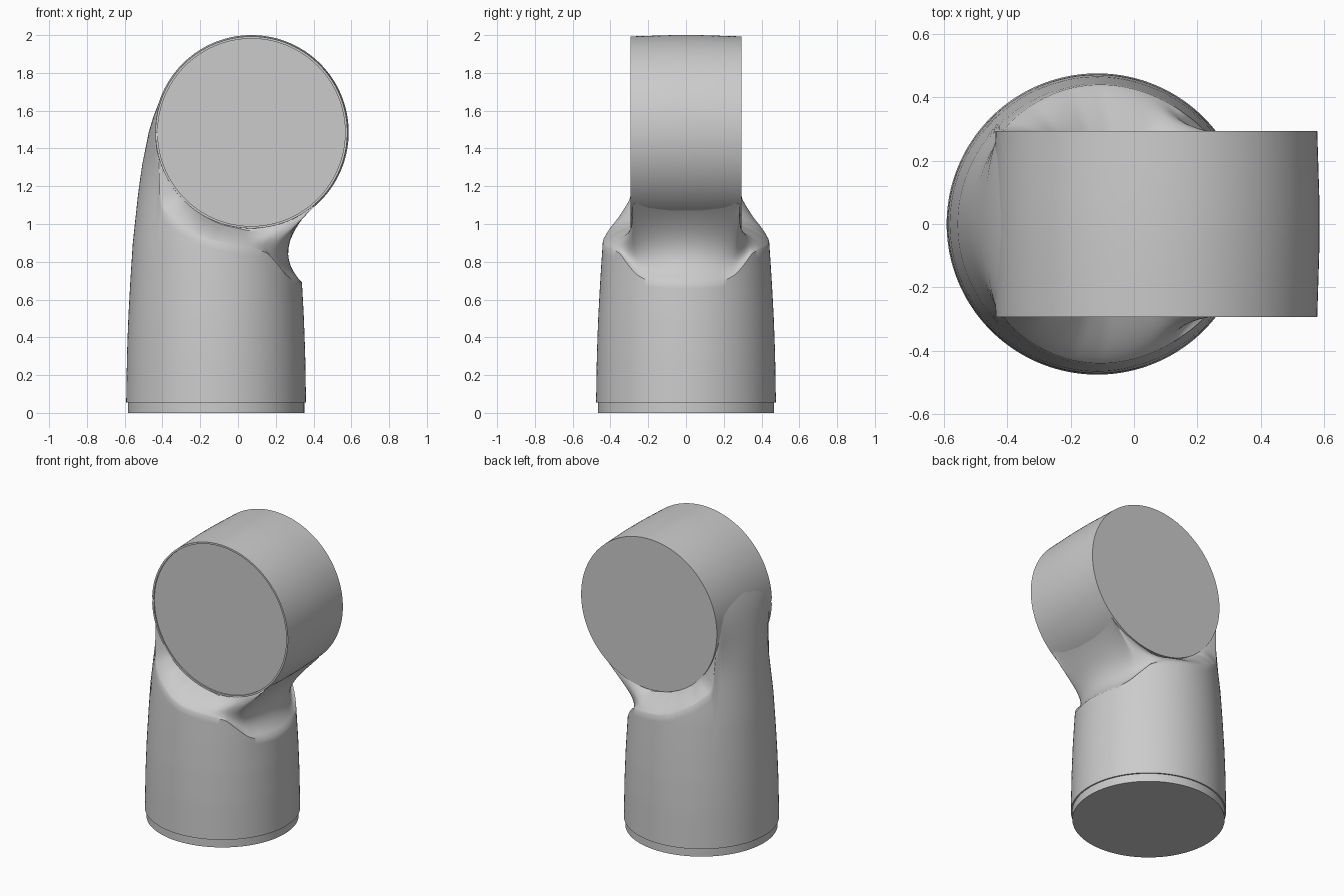
import bpy, bmesh, math
from mathutils import Vector

if "Cube" in bpy.data.objects:
    bpy.data.objects.remove(bpy.data.objects["Cube"], do_unlink=True)

grey = bpy.data.materials.new("plain grey")
grey.use_nodes = True
COLOUR = (0.6, 0.6, 0.6, 1)
grey.diffuse_color = COLOUR
grey.node_tree.nodes["Principled BSDF"].inputs["Base Color"].default_value = COLOUR

SEG = 160
BODY_X = -0.116
HEAD = Vector((0.071, 0, 1.485))
HALF = 0.294


def interp(table, v):
    """Linear lookup in a list of (key, value) pairs with rising keys."""
    if v <= table[0][0]:
        return table[0][1]
    for (a, fa), (b, fb) in zip(table, table[1:]):
        if v <= b:
            return fa + (fb - fa) * (v - a) / (b - a)
    return table[-1][1]


def smoothstep(a, b, v):
    t = min(max((v - a) / (b - a), 0), 1)
    return t * t * (3 - 2 * t)


def clamp(v, limit):
    return max(-limit, min(limit, v))


def skin(name, rails, angle=30):
    """Closed tube from a ring of rails, capped at both ends."""
    bm = bmesh.new()
    grid = [[bm.verts.new(p) for p in rail] for rail in rails]
    n = len(grid)
    for i in range(n):
        a, b = grid[i], grid[(i + 1) % n]
        for j in range(len(a) - 1):
            bm.faces.new((a[j], b[j], b[j + 1], a[j + 1]))
    bm.faces.new([r[0] for r in grid])
    bm.faces.new([r[-1] for r in grid])
    bmesh.ops.recalc_face_normals(bm, faces=bm.faces)
    mesh = bpy.data.meshes.new(name)
    bm.to_mesh(mesh)
    bm.free()
    mesh.materials.append(grey)
    obj = bpy.data.objects.new(name, mesh)
    bpy.context.collection.objects.link(obj)
    bpy.ops.object.select_all(action='DESELECT')
    obj.select_set(True)
    bpy.context.view_layer.objects.active = obj
    bpy.ops.object.shade_smooth_by_angle(angle=math.radians(angle))


angles = [2 * math.pi * i / SEG for i in range(SEG)]

# Base plug under the body
skin("base_plug", [[(BODY_X + r * math.cos(a), r * math.sin(a), z)
                    for r, z in ((0.467, 0), (0.467, 0.07))] for a in angles])

# Body: tapered wall, slanted shoulder edge, curved neck running into the head
WALL = [(0.055, 0.476), (0.3, 0.472), (0.5, 0.465), (0.7, 0.454), (0.9, 0.441),
        (1.15, 0.414), (1.3, 0.394), (1.5, 0.354), (1.6, 0.322), (1.7, 0.279),
        (1.74, 0.25)]
EDGE = [(-0.78, 1.74), (-0.74, 1.4), (-0.71, 1.1), (-0.65, 1.07), (-0.5, 1.01),
        (-0.2, 0.935), (0, 0.905), (0.25, 0.885), (0.5, 0.865), (0.62, 0.845),
        (0.72, 0.79), (0.82, 0.73), (0.9, 0.7), (1, 0.69)]


def body_rail(a):
    c, s = math.cos(a), math.sin(a)
    h = sum(interp(EDGE, c + d) for d in (-0.015, 0, 0.015)) / 3
    rail = []
    for k in range(21):
        z = 0.055 + (h - 0.055) * k / 20
        r = interp(WALL, z)
        # The high spine flattens and keeps the width of the head
        flat = 0.7 * smoothstep(1.2, 1.6, z)
        x = BODY_X + r * (c - (1 + c) * flat)
        y = r * s if z < 1.15 else clamp(0.414 * s, 0.289)
        rail.append(Vector((x, y, z)))
    edge = rail[-1]
    # Side shoulder heads for the nearest rim, the right side for the neck
    out = Vector((edge.x, 0, edge.z)) - HEAD
    side = HEAD + out.normalized() * 0.495
    side.y = clamp(edge.y, 0.285)
    side.z = min(side.z, edge.z + 0.09)
    mid = edge.lerp(side, 0.5)
    mid.y = edge.y * 0.75 + side.y * 0.25
    w = smoothstep(0.35, 0.95, c)
    dip = Vector((edge.x - 0.125, edge.y * 0.95, edge.z * 0.5 + 0.475))
    neck = Vector((0.255, clamp(edge.y * 1.1, 0.28), 0.95))
    root = Vector((0.42, clamp(edge.y * 1.3, 0.286), 1.117))
    p1 = edge.lerp(mid, 0.67).lerp(dip, w)
    p2 = side.lerp(mid, 0.67).lerp(neck, w)
    end = side.lerp(root, w)
    for k in range(1, 17):
        t = k / 16
        u = 1 - t
        rail.append(edge * u ** 3 + p1 * 3 * u * u * t + p2 * 3 * u * t * t + end * t ** 3)
    # Close off inside the head
    rail.append(Vector((HEAD.x + 0.1 * c, 0.1 * s, HEAD.z)))
    return rail


skin("body", [body_rail(a) for a in angles], 40)

# Head: slightly crowned drum with a thin front rim, one notch and a recessed face
DRUM = [(0.508, HALF), (0.511, 0.2), (0.515, 0.07), (0.515, -0.07),
        (0.511, -0.2), (0.508, -HALF), (0.496, -HALF), (0.496, -HALF + 0.008)]


def head_rail(a):
    notch = abs(a - math.pi) < 0.03
    return [(HEAD.x + r * math.cos(a),
             max(y, -HALF + 0.008) if notch else y,
             HEAD.z + r * math.sin(a)) for r, y in DRUM]


skin("head", [head_rail(a) for a in angles])
